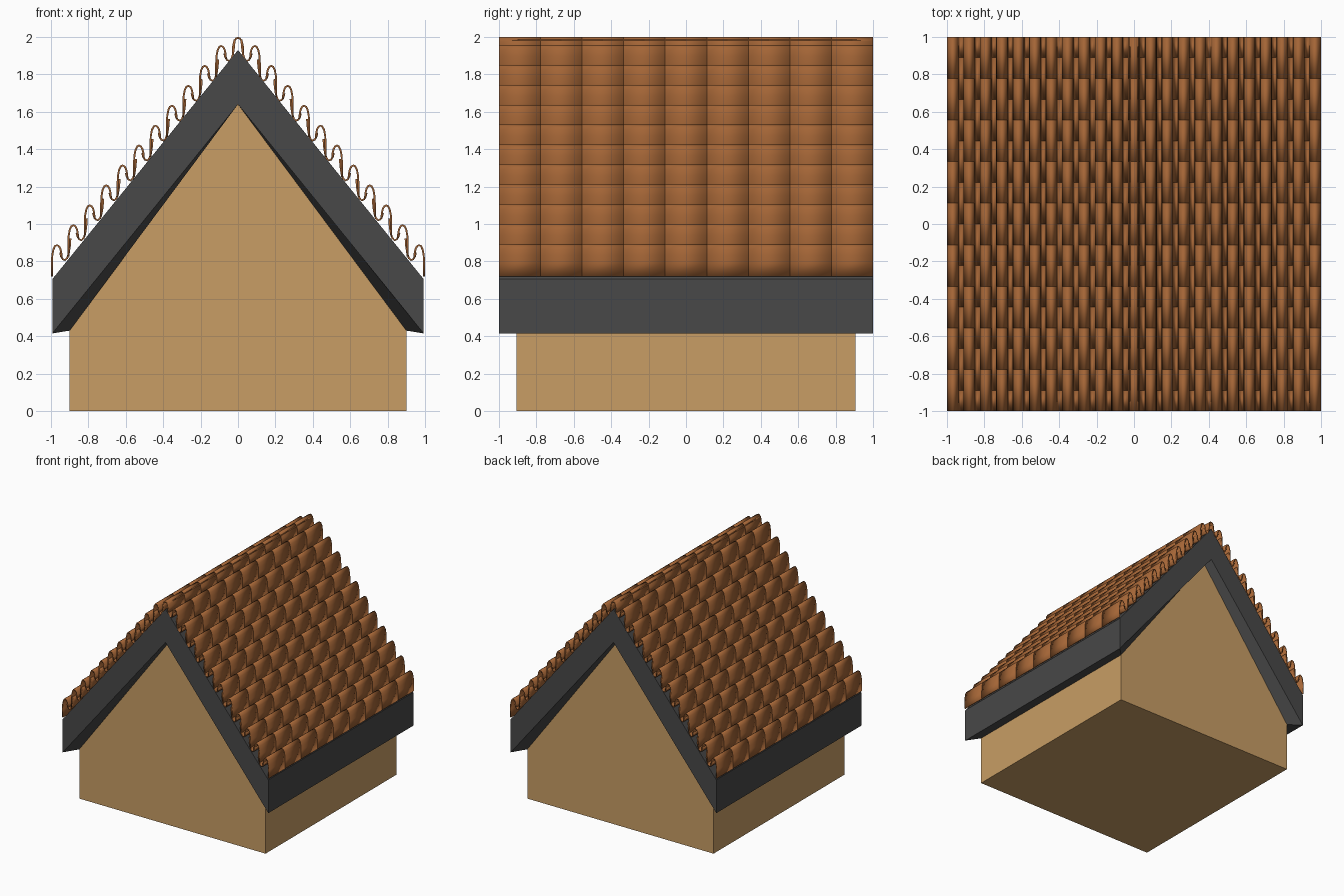
import bpy, bmesh

if "Cube" in bpy.data.objects:
    bpy.data.objects.remove(bpy.data.objects["Cube"])


def material(name, rgb):
    m = bpy.data.materials.new(name)
    m.diffuse_color = (*rgb, 1)
    m.use_nodes = True
    m.node_tree.nodes["Principled BSDF"].inputs["Base Color"].default_value = m.diffuse_color
    return m


TAN = material("tan_wall", (0.58, 0.34, 0.13))
GREY = material("dark_grey", (0.065, 0.065, 0.065))
CLAY = material("clay", (0.37, 0.13, 0.037))


def finish(bm, name, mat):
    mesh = bpy.data.meshes.new(name)
    bm.to_mesh(mesh)
    bm.free()
    ob = bpy.data.objects.new(name, mesh)
    bpy.context.collection.objects.link(ob)
    mesh.materials.append(mat)
    return ob


def ring(bm, pts, y):
    return [bm.verts.new((x, y, z)) for x, z in pts]


def bridge(bm, a, b, closed=True):
    n = len(a)
    for i in range(n if closed else n - 1):
        j = (i + 1) % n
        bm.faces.new((a[i], a[j], b[j], b[i]))


# House body: pentagonal gable block
WALL_TOP = [(0.9, 0.43), (0, 1.64), (-0.9, 0.43)]
bm = bmesh.new()
section = [(-0.9, 0), (0.9, 0)] + WALL_TOP
front, back = ring(bm, section, -0.905), ring(bm, section, 0.905)
bridge(bm, front, back)
bm.faces.new(front)
bm.faces.new(back)
bmesh.ops.recalc_face_normals(bm, faces=bm.faces)
finish(bm, "house_body", TAN)

# Roof: chevron slab whose underside slants in to meet the walls
TOP = [(0.993, 0.705), (0, 1.93), (-0.993, 0.705)]
LOW = [(0.993, 0.415), (0, 1.64), (-0.993, 0.415)]
bm = bmesh.new()
loops = []
for y in (-1, 1):
    loops.append((ring(bm, TOP, y), ring(bm, LOW, y), ring(bm, WALL_TOP, y * 0.905)))
for top, low, wall in loops:
    bridge(bm, top, low, False)
    bridge(bm, low, wall, False)
(ft, fl, fw), (bt, bl, bw) = loops
bridge(bm, ft, bt, False)
bridge(bm, fw, bw, False)
for i in (0, 2):
    bm.faces.new((ft[i], fl[i], bl[i], bt[i]))
    bm.faces.new((fl[i], fw[i], bw[i], bl[i]))
bmesh.ops.recalc_face_normals(bm, faces=bm.faces)
finish(bm, "roof_slab", GREY)

# Tile profiles, relative to the peak of each cover tile (right-hand slope)
COVER = [(0.027, -0.172), (0.027, -0.10), (0.025, -0.06), (0.019, -0.028),
         (0.010, -0.010), (0, -0.005), (-0.010, -0.010), (-0.018, -0.024),
         (-0.023, -0.045), (-0.026, -0.075)]
CHANNEL = [(-0.017, -0.045), (-0.022, -0.065), (-0.031, -0.080), (-0.043, -0.085),
           (-0.055, -0.074), (-0.063, -0.05), (-0.069, -0.01), (-0.072, 0.03)]
RIDGE = [(-0.028, -0.09), (-0.026, -0.05), (-0.020, -0.022), (-0.010, -0.008), (0, -0.005),
         (0.010, -0.008), (0.020, -0.022), (0.026, -0.05), (0.028, -0.09)]
ROWS, COLUMNS = 9, 11
LENGTH = 2 / ROWS
FULL = [-1 + LENGTH * i for i in range(ROWS + 1)]
STAGGERED = [-1] + [-1 + LENGTH * (i + 0.5) for i in range(ROWS)] + [1]


def tiles(name, profile, peaks, cuts, mirror):
    bm = bmesh.new()
    for px, pz in peaks:
        pts = [(px + x, pz + z) for x, z in profile]
        for y0, y1 in zip(cuts, cuts[1:]):
            bridge(bm, ring(bm, pts, y0), ring(bm, pts, y1), False)
    ob = finish(bm, name, CLAY)
    solid = ob.modifiers.new("thickness", 'SOLIDIFY')
    solid.thickness, solid.offset = 0.01, 0
    if mirror:
        ob.modifiers.new("other_slope", 'MIRROR').use_mirror_merge = False
    bpy.ops.object.select_all(action='DESELECT')
    ob.select_set(True)
    bpy.context.view_layer.objects.active = ob
    bpy.ops.object.shade_smooth_by_angle(angle=0.8)


# Tile columns stepping down the slope, mirrored, plus the ridge
peaks = [(0.09 + 0.0878 * k, 1.957 - 0.1065 * k) for k in range(COLUMNS)]
tiles("cover_tiles", COVER, peaks, FULL, True)
tiles("channel_tiles", CHANNEL, peaks, STAGGERED, True)
tiles("ridge_tiles", RIDGE, [(0, 2.0)], FULL, False)
